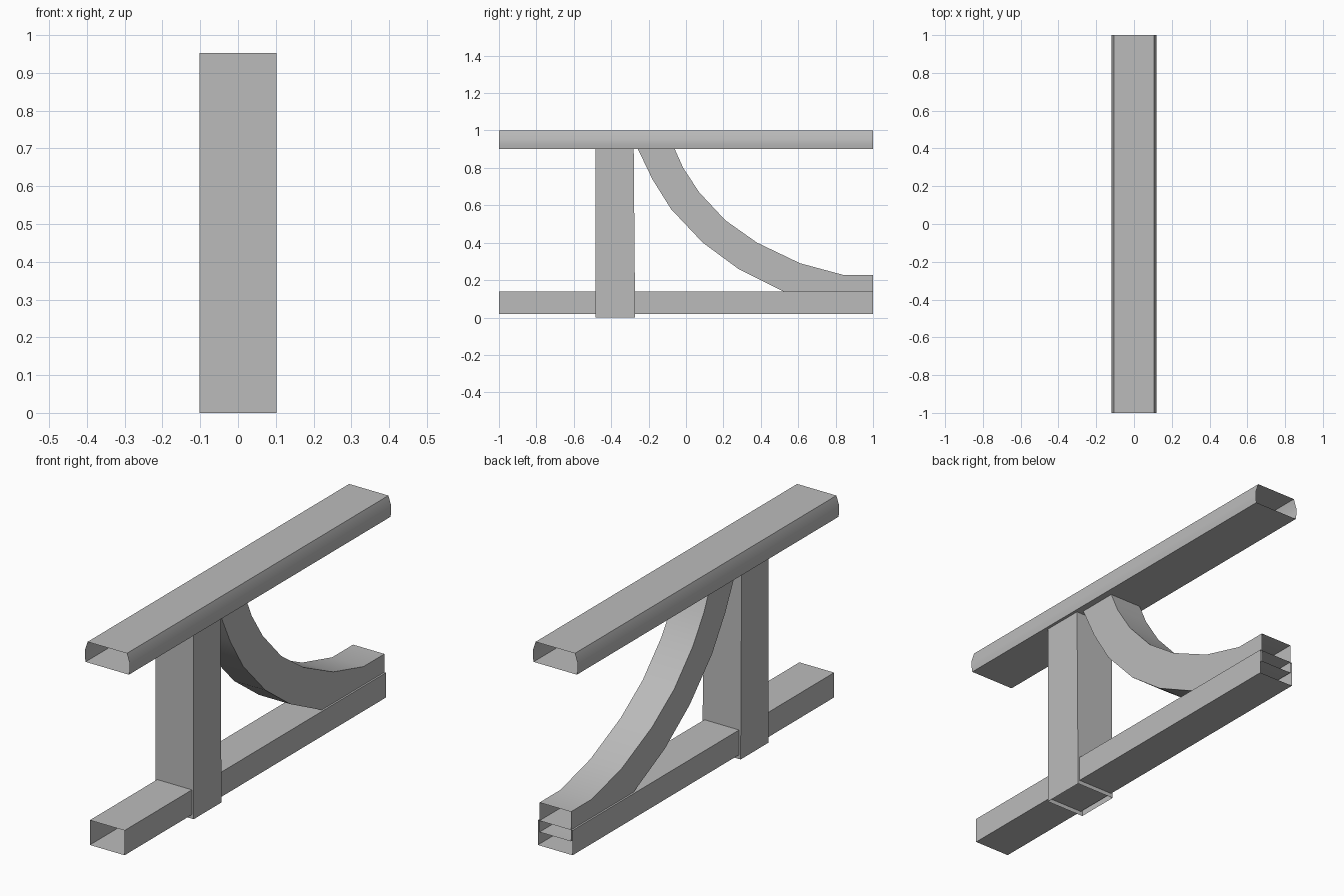
import bpy, bmesh, math

cube = bpy.data.objects.get("Cube")
if cube:
    bpy.data.objects.remove(cube, do_unlink=True)

grey = bpy.data.materials.new("plain grey")
grey.use_nodes = True
colour = (0.5, 0.5, 0.5, 1)
grey.diffuse_color = colour
grey.node_tree.nodes["Principled BSDF"].inputs["Base Color"].default_value = colour


def tube(name, rings):
    """Skin a row of equal-length cross-sections into an open-ended tube."""
    bm = bmesh.new()
    rows = [[bm.verts.new(p) for p in ring] for ring in rings]
    for a, b in zip(rows, rows[1:]):
        for i in range(len(a)):
            j = (i + 1) % len(a)
            bm.faces.new((a[i], a[j], b[j], b[i]))
    bmesh.ops.recalc_face_normals(bm, faces=bm.faces)
    mesh = bpy.data.meshes.new(name)
    bm.to_mesh(mesh)
    bm.free()
    mesh.materials.append(grey)
    obj = bpy.data.objects.new(name, mesh)
    bpy.context.collection.objects.link(obj)
    bpy.ops.object.select_all(action="DESELECT")
    obj.select_set(True)
    bpy.context.view_layer.objects.active = obj
    bpy.ops.object.shade_smooth_by_angle(angle=math.radians(30))
    return obj


def beam(name, half_profile):
    """Mirror a half profile of (x, z) points and run it along y."""
    profile = half_profile + [(-x, z) for x, z in reversed(half_profile)]
    return tube(name, [[(x, y, z) for x, z in profile] for y in (-1, 1)])


# Handrail with softened sides, and the square bottom rail
beam("top_rail", [(0.105, 1), (0.12, 0.955), (0.12, 0.925), (0.116, 0.9)])
beam("bottom_rail", [(0.093, 0.14), (0.093, 0.02)])


# Upright post, very slightly tapered at the back
def post_ring(z, back):
    w, front = 0.102, -0.485
    return [(-w, front, z), (w, front, z), (w, back, z), (-w, back, z)]


tube("post", [post_ring(0, -0.272), post_ring(0.953, -0.28)])

# Curved brace, given as matching (y, z) points on its upper and lower edges
upper = [(-0.075, 0.93), (-0.06, 0.9), (-0.015, 0.8), (0.07, 0.67), (0.21, 0.52),
         (0.38, 0.4), (0.61, 0.29), (0.84, 0.228), (1, 0.228)]
lower = [(-0.27, 0.93), (-0.257, 0.9), (-0.18, 0.74), (-0.08, 0.58), (0.09, 0.4),
         (0.28, 0.26), (0.52, 0.14), (0.77, 0.085), (1, 0.085)]
w = 0.084
tube("curved_brace", [[(-w, *u), (w, *u), (w, *l), (-w, *l)]
                      for u, l in zip(upper, lower)])
